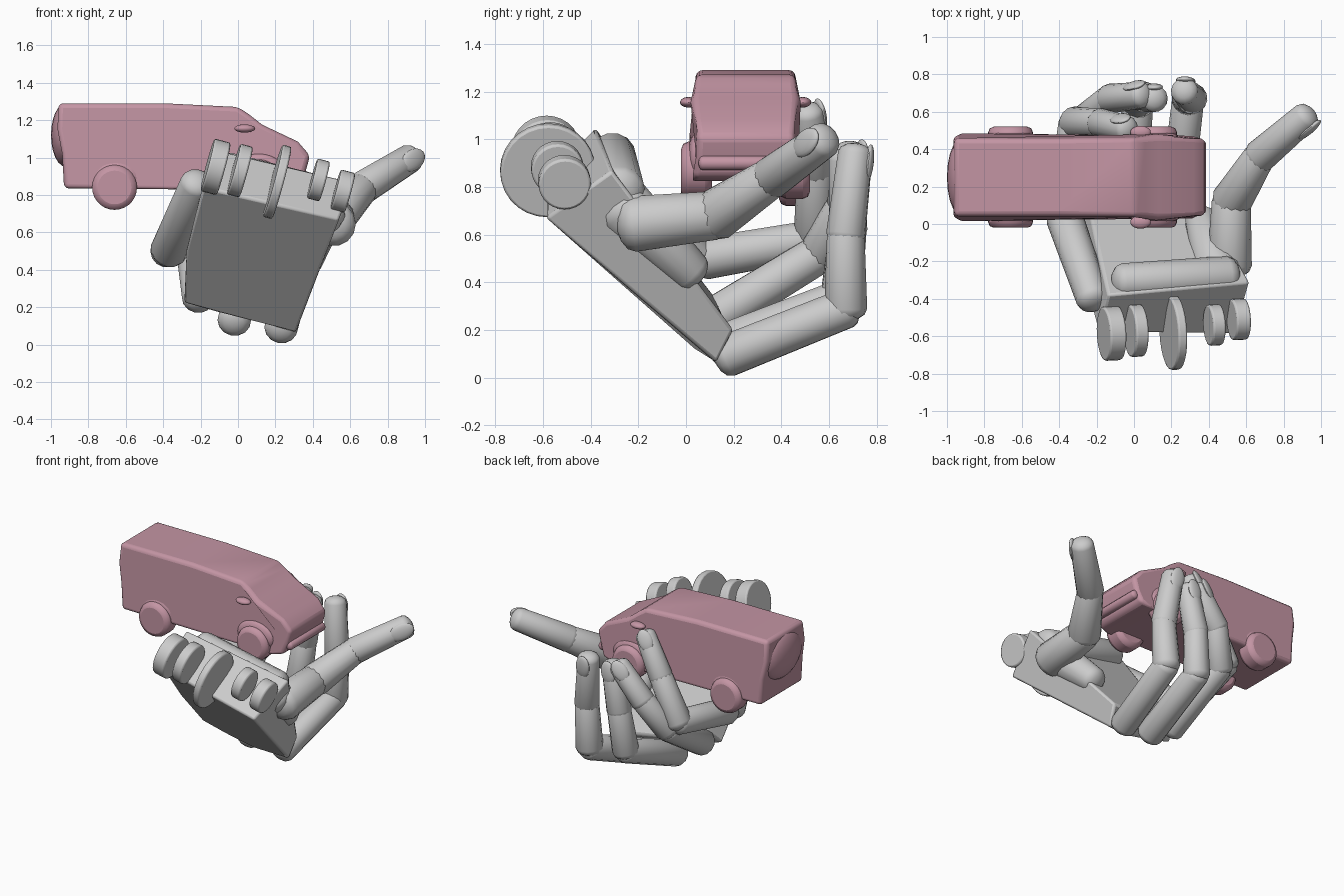
import bpy, bmesh, math
from mathutils import Vector, Matrix

if "Cube" in bpy.data.objects:
    bpy.data.objects.remove(bpy.data.objects["Cube"])

van_paint = bpy.data.materials.new("van_paint")
van_paint.diffuse_color = (0.55, 0.30, 0.37, 1)
van_paint.use_nodes = True
van_paint.node_tree.nodes["Principled BSDF"].inputs["Base Color"].default_value = van_paint.diffuse_color


def finish(name, bm, bevel=0, segments=2, mat=None, angle=35):
    bmesh.ops.recalc_face_normals(bm, faces=bm.faces)
    mesh = bpy.data.meshes.new(name)
    bm.to_mesh(mesh)
    bm.free()
    ob = bpy.data.objects.new(name, mesh)
    bpy.context.collection.objects.link(ob)
    if mat:
        mesh.materials.append(mat)
    if bevel:
        mod = ob.modifiers.new("round", 'BEVEL')
        mod.width, mod.segments = bevel, segments
        mod.limit_method, mod.angle_limit = 'ANGLE', math.radians(25)
    bpy.ops.object.select_all(action='DESELECT')
    ob.select_set(True)
    bpy.context.view_layer.objects.active = ob
    bpy.ops.object.shade_smooth_by_angle(angle=math.radians(angle))
    return ob


def phalanx(name, a, b, ra, rb, mat=None, sides=14, cap=0.6):
    """Tapered round tube from a to b with domed ends."""
    a, b = Vector(a), Vector(b)
    rot = (b - a).to_track_quat('Z', 'Y').to_matrix()
    length = (b - a).length
    steps = [math.radians(d) for d in (12, 35, 62, 90)]
    prof = [(-ra * cap * math.cos(t), ra * math.sin(t)) for t in steps]
    prof += [(length + rb * cap * math.cos(t), rb * math.sin(t)) for t in reversed(steps)]
    bm = bmesh.new()
    rings = [[bm.verts.new(a + rot @ Vector((r * math.cos(k * math.tau / sides),
                                             r * math.sin(k * math.tau / sides), h)))
              for k in range(sides)] for h, r in prof]
    for lo, hi in zip(rings, rings[1:]):
        for k in range(sides):
            n = (k + 1) % sides
            bm.faces.new((lo[k], lo[n], hi[n], hi[k]))
    bm.faces.new(rings[0])
    bm.faces.new(rings[-1])
    return finish(name, bm, mat=mat)


def ellipsoid(name, center, size, rot=Matrix.Identity(3), mat=None):
    bm = bmesh.new()
    bmesh.ops.create_uvsphere(bm, u_segments=20, v_segments=12, radius=1)
    bmesh.ops.transform(bm, verts=bm.verts, matrix=Matrix.Translation(center)
                        @ rot.to_4x4() @ Matrix.Diagonal((*size, 1)))
    return finish(name, bm, mat=mat)


def disc(name, center, axis, radius, depth, mat=None, bevel=0.01):
    bm = bmesh.new()
    bmesh.ops.create_cone(bm, cap_ends=True, segments=28, radius1=radius, radius2=radius, depth=depth)
    rot = Vector(axis).to_track_quat('Z', 'Y').to_matrix().to_4x4()
    bmesh.ops.transform(bm, verts=bm.verts, matrix=Matrix.Translation(center) @ rot)
    return finish(name, bm, bevel, 2, mat)


def prism(name, ring_a, ring_b, bevel, segments=2, mat=None):
    """Solid between two matching outlines."""
    bm = bmesh.new()
    va, vb = [bm.verts.new(p) for p in ring_a], [bm.verts.new(p) for p in ring_b]
    bm.faces.new(va)
    bm.faces.new(vb[::-1])
    for i in range(len(va)):
        j = (i + 1) % len(va)
        bm.faces.new((va[i], va[j], vb[j], vb[i]))
    return finish(name, bm, bevel, segments, mat)


def finger(name, pts, radii, nail_dir):
    for i, part in enumerate(("proximal", "middle", "tip")):
        # each bone narrows a little so the joints read as separate
        phalanx(f"{name}_{part}", pts[i], pts[i + 1], radii[i], radii[i + 1] * (1 if i == 2 else 0.95))
    # nail plate on the outer side of the tip
    a, b = Vector(pts[-2]), Vector(pts[-1])
    z = (b - a).normalized()
    d = Vector(nail_dir)
    y = (d - z * d.dot(z)).normalized()
    rot = Matrix((y.cross(z), y, z)).transposed()
    r = radii[-1]
    ellipsoid(name + "_nail", a.lerp(b, 0.9) + y * r * 0.84, (r * 0.72, r * 0.28, r * 1.1), rot)


# palm: slanted slab, back outline to inner outline
back = [(-.19, -.58, .84), (.54, -.59, .67), (.31, .13, .06), (.10, .05, .12),
        (-.11, .02, .17), (-.29, .01, .22), (-.28, -.25, .50)]
inner = [(-.14, -.38, 1.05), (.62, -.31, .87), (.33, .20, .20), (.12, .17, .22),
         (-.08, .15, .26), (-.25, .12, .34), (-.20, -.10, .62)]
prism("palm", back, inner, 0.015)
phalanx("palm_heel", (-.06, -.31, .93), (.50, -.28, .78), .10, .11)
phalanx("thumb_pad", (.45, -.27, .72), (.36, .02, .44), .13, .09)
phalanx("outer_palm", (-.22, -.40, .86), (-.37, .03, .50), .09, .10)

# wrist hinge plates
hinge = (.96, .05, -.26)
for i, (c, r, t) in enumerate([((-.12, -.585, .95), .145, .09), ((.01, -.57, .93), .14, .07),
                               ((.21, -.58, .87), .20, .05), ((.43, -.54, .88), .11, .07),
                               ((.56, -.51, .82), .11, .08)]):
    disc(f"wrist_plate_{i + 1}", c, hinge, r, t)

# fingers: joints from the knuckle to the tip
finger("index_finger", [(.23, .17, .09), (.29, .67, .29), (.31, .67, .60), (.27, .71, .94)],
       [.09, .09, .083, .073], (0, 1, .2))
finger("middle_finger", [(-.02, .14, .13), (.02, .65, .33), (.05, .68, .62), (.11, .67, .92)],
       [.09, .088, .082, .072], (0, 1, .2))
finger("ring_finger", [(-.21, .12, .25), (-.25, .56, .52), (-.13, .67, .73), (.04, .69, .94)],
       [.09, .088, .08, .07], (-.4, 1, .3))
finger("little_finger", [(-.38, .08, .50), (-.32, .54, .58), (-.18, .54, .87), (-.04, .51, 1.11)],
       [.09, .088, .08, .068], (-.4, 1, .3))
finger("thumb", [(.51, -.22, .645), (.52, .12, .68), (.67, .36, .84), (.92, .575, .995)],
       [.12, .11, .09, .078], (.75, -.6, .2))

# van body: side profile, narrower towards the roof
profile = [(-.93, .835), (-.94, 1.02), (-.965, 1.15), (-.96, 1.29), (-.40, 1.29), (0, 1.27),
           (.06, 1.23), (.13, 1.175), (.32, 1.085), (.385, 1.01), (.36, .92), (.33, .84), (.25, .825)]


def van_side(sign):
    ring = []
    for x, z in profile:
        half = .235 - max(0, z - 1.05) * .12 - max(0, x - .25) * .25
        ring.append((x, .25 + sign * half, z))
    return ring


prism("van_body", van_side(-1), van_side(1), 0.025, 3, van_paint)
ellipsoid("van_tailgate", (-.92, .25, 1.12), (.08, .21, .17), mat=van_paint)
phalanx("van_bumper", (.355, .07, .90), (.355, .43, .90), .03, .03, van_paint)

# van wheels, arches and mirrors, one of each per side
for side, label in ((-1, "near"), (1, "far")):
    for x, end, z in ((-.66, "rear", .84), (.11, "front", .87)):
        disc(f"van_{end}_wheel_{label}", (x, .25 + side * .205, z), (0, 1, 0), .12, .13, van_paint, .03)
        ellipsoid(f"van_{end}_arch_{label}", (x, .25 + side * .21, z + .05), (.14, .035, .10), mat=van_paint)
    ellipsoid(f"van_mirror_{label}", (.035, .25 + side * .24, 1.155), (.055, .035, .022), mat=van_paint)
